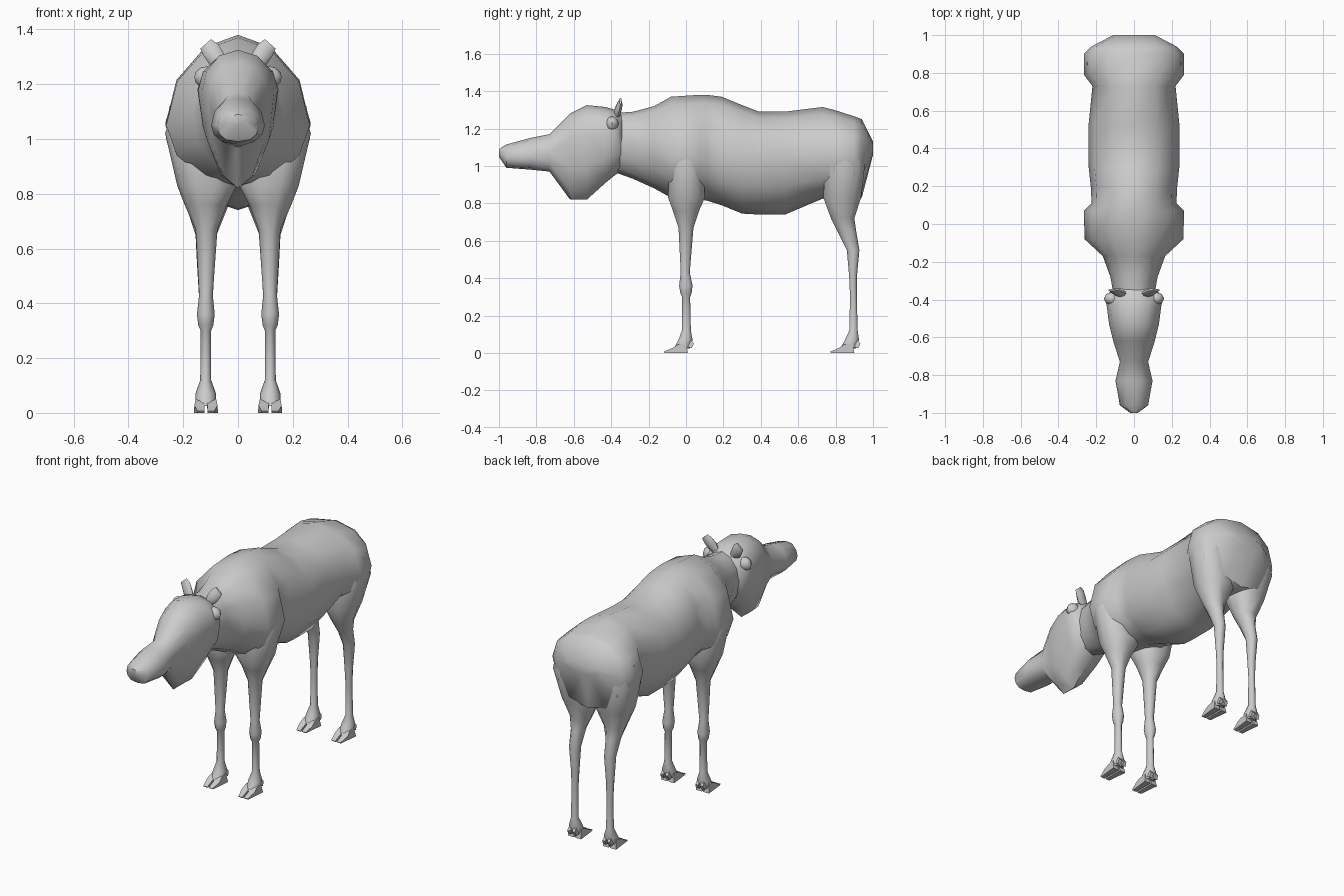
import bpy, bmesh
from math import sin, cos, pi, radians


def power(v, e):
    return (1 if v >= 0 else -1) * abs(v) ** e


def finish(name, bm, mirror=False):
    bmesh.ops.recalc_face_normals(bm, faces=bm.faces)
    me = bpy.data.meshes.new(name)
    bm.to_mesh(me)
    bm.free()
    ob = bpy.data.objects.new(name, me)
    bpy.context.collection.objects.link(ob)
    if mirror:
        ob.modifiers.new("Mirror", 'MIRROR').use_mirror_merge = False
    bpy.ops.object.select_all(action='DESELECT')
    ob.select_set(True)
    bpy.context.view_layer.objects.active = ob
    bpy.ops.object.shade_smooth_by_angle(angle=radians(45))
    return ob


def loft(name, rings, mirror=False):
    bm = bmesh.new()
    vs = [[bm.verts.new(p) for p in r] for r in rings]
    n = len(vs[0])
    for a, b in zip(vs, vs[1:]):
        for i in range(n):
            j = (i + 1) % n
            bm.faces.new((a[i], a[j], b[j], b[i]))
    bm.faces.new(vs[0])
    bm.faces.new(vs[-1][::-1])
    return finish(name, bm, mirror)


def body_ring(y, top, bottom, wide, half, low=1.0, up=0.95, n=12):
    # cross-section facing y; exponents above 1 pinch the lower or upper half
    ring = []
    for i in range(n):
        a = 2 * pi * i / n
        c, s = cos(a), sin(a)
        h = top - wide if c > 0 else wide - bottom
        ring.append((half * power(s, low if c < -0.01 else up), y, wide + h * c))
    return ring


def leg_ring(z, x0, x1, y0, y1, e=1.0, n=10):
    return [((x0 + x1) / 2 + (x1 - x0) / 2 * power(cos(2 * pi * i / n), e),
             (y0 + y1) / 2 + (y1 - y0) / 2 * power(sin(2 * pi * i / n), e) / 0.951, z)
            for i in range(n)]


# Neck, trunk and rump; shoulders and haunches flare out of the trunk
loft("body", [body_ring(*s) for s in (
    (-0.42, 1.28, 0.98, 1.15, 0.10),
    (-0.28, 1.29, 0.93, 1.13, 0.125, 1.0),
    (-0.17, 1.32, 0.88, 1.09, 0.165, 1.0),
    (-0.08, 1.37, 0.83, 1.05, 0.262, 1.1, 1.15),
    (0.07, 1.38, 0.82, 1.05, 0.265, 1.0, 1.15),
    (0.11, 1.38, 0.815, 1.05, 0.225),
    (0.19, 1.37, 0.79, 1.05, 0.228),
    (0.30, 1.325, 0.745, 1.04, 0.24),
    (0.39, 1.29, 0.74, 1.04, 0.24),
    (0.53, 1.29, 0.74, 1.04, 0.24),
    (0.73, 1.315, 0.825, 1.05, 0.22),
    (0.79, 1.30, 0.82, 1.06, 0.265, 0.9, 1.0),
    (0.90, 1.265, 0.82, 1.06, 0.265, 0.85, 0.9),
    (0.94, 1.25, 0.83, 1.07, 0.225, 0.85, 0.85),
    (1.00, 1.13, 1.06, 1.10, 0.11))])

# Head with long muzzle and hanging throat
loft("head", [body_ring(*s) for s in (
    (-1.00, 1.09, 1.05, 1.07, 0.02),
    (-0.96, 1.115, 0.99, 1.045, 0.075, 0.75, 0.8),
    (-0.83, 1.15, 0.98, 1.05, 0.098, 0.75),
    (-0.73, 1.17, 0.97, 1.07, 0.075, 0.8),
    (-0.62, 1.28, 0.82, 1.15, 0.11, 1.1),
    (-0.53, 1.325, 0.82, 1.17, 0.132, 1.1),
    (-0.43, 1.315, 0.91, 1.18, 0.145, 0.85),
    (-0.38, 1.30, 0.95, 1.18, 0.148, 0.85),
    (-0.34, 1.28, 0.98, 1.15, 0.11))])

# Legs: upper ends are buried in shoulder and haunch
loft("front_leg", [leg_ring(*s) for s in (
    (1.12, 0.05, 0.235, -0.07, 0.07, 0.8),
    (1.02, 0.03, 0.266, -0.09, 0.09, 0.8),
    (0.83, 0.005, 0.222, -0.095, 0.10, 0.85),
    (0.76, 0.04, 0.195, -0.07, 0.07),
    (0.67, 0.075, 0.155, -0.04, 0.04),
    (0.43, 0.092, 0.142, -0.028, 0.02),
    (0.36, 0.085, 0.15, -0.037, 0.035),
    (0.32, 0.09, 0.145, -0.03, 0.03),
    (0.30, 0.098, 0.136, -0.02, 0.022),
    (0.12, 0.098, 0.138, -0.022, 0.026),
    (0.07, 0.08, 0.155, -0.04, 0.035),
    (0.025, 0.08, 0.155, -0.065, 0.02))], True)
loft("hind_leg", [leg_ring(*s) for s in (
    (1.12, 0.02, 0.25, 0.76, 0.94, 0.8),
    (1.00, 0.01, 0.262, 0.745, 0.955, 0.75),
    (0.83, 0.005, 0.22, 0.735, 0.935, 0.85),
    (0.72, 0.05, 0.178, 0.775, 0.90),
    (0.65, 0.078, 0.155, 0.81, 0.91),
    (0.55, 0.085, 0.15, 0.86, 0.927),
    (0.40, 0.093, 0.141, 0.873, 0.913),
    (0.30, 0.098, 0.136, 0.877, 0.913),
    (0.12, 0.098, 0.138, 0.873, 0.918),
    (0.07, 0.08, 0.155, 0.85, 0.925),
    (0.025, 0.08, 0.155, 0.825, 0.91))], True)

# Cloven hooves with dewclaws: side profiles extruded sideways
TOE = [(0.01, 0), (-0.115, 0), (-0.12, 0.006), (-0.07, 0.028), (-0.045, 0.045), (0.0, 0.055)]
CLAW = [(0.01, 0.035), (0.03, 0.025), (0.042, 0.05), (0.02, 0.08)]


def hoof(name, cy):
    bm = bmesh.new()
    for side in (-1, 1):
        for prof, inner, outer in ((TOE, 0.005, 0.044), (CLAW, 0.008, 0.03)):
            rows = []
            for x in (inner, outer):
                rows.append([bm.verts.new((0.117 + side * x * (1 - 5 * max(0, z - 0.02))
                                           * (0.7 if y < -0.1 and x == outer else 1),
                                           cy + y, z)) for y, z in prof])
            a, b = rows
            bm.faces.new(a)
            bm.faces.new(b[::-1])
            for i in range(len(a)):
                j = (i + 1) % len(a)
                bm.faces.new((a[i], a[j], b[j], b[i]))
    finish(name, bm, True)


hoof("front_hoof", 0)
hoof("hind_hoof", 0.89)


# Ears: flattened tapered tubes leaning outward
def ear_ring(cx, cy, cz, w, t):
    return [(cx + w * cos(2 * pi * i / 8) * 0.75, cy + t * sin(2 * pi * i / 8),
             cz - w * cos(2 * pi * i / 8) * 0.66) for i in range(8)]


loft("ear", [ear_ring(*s) for s in (
    (0.055, -0.37, 1.265, 0.02, 0.016), (0.08, -0.365, 1.295, 0.034, 0.02),
    (0.10, -0.355, 1.325, 0.034, 0.016), (0.118, -0.35, 1.347, 0.026, 0.006))], True)

# Low horn buds half sunk into the skull
bm = bmesh.new()
bmesh.ops.create_uvsphere(bm, u_segments=8, v_segments=6, radius=1)
bmesh.ops.scale(bm, vec=(0.045, 0.035, 0.04), verts=bm.verts)
bmesh.ops.translate(bm, vec=(0.115, -0.395, 1.225), verts=bm.verts)
finish("horn_bud", bm, True)
